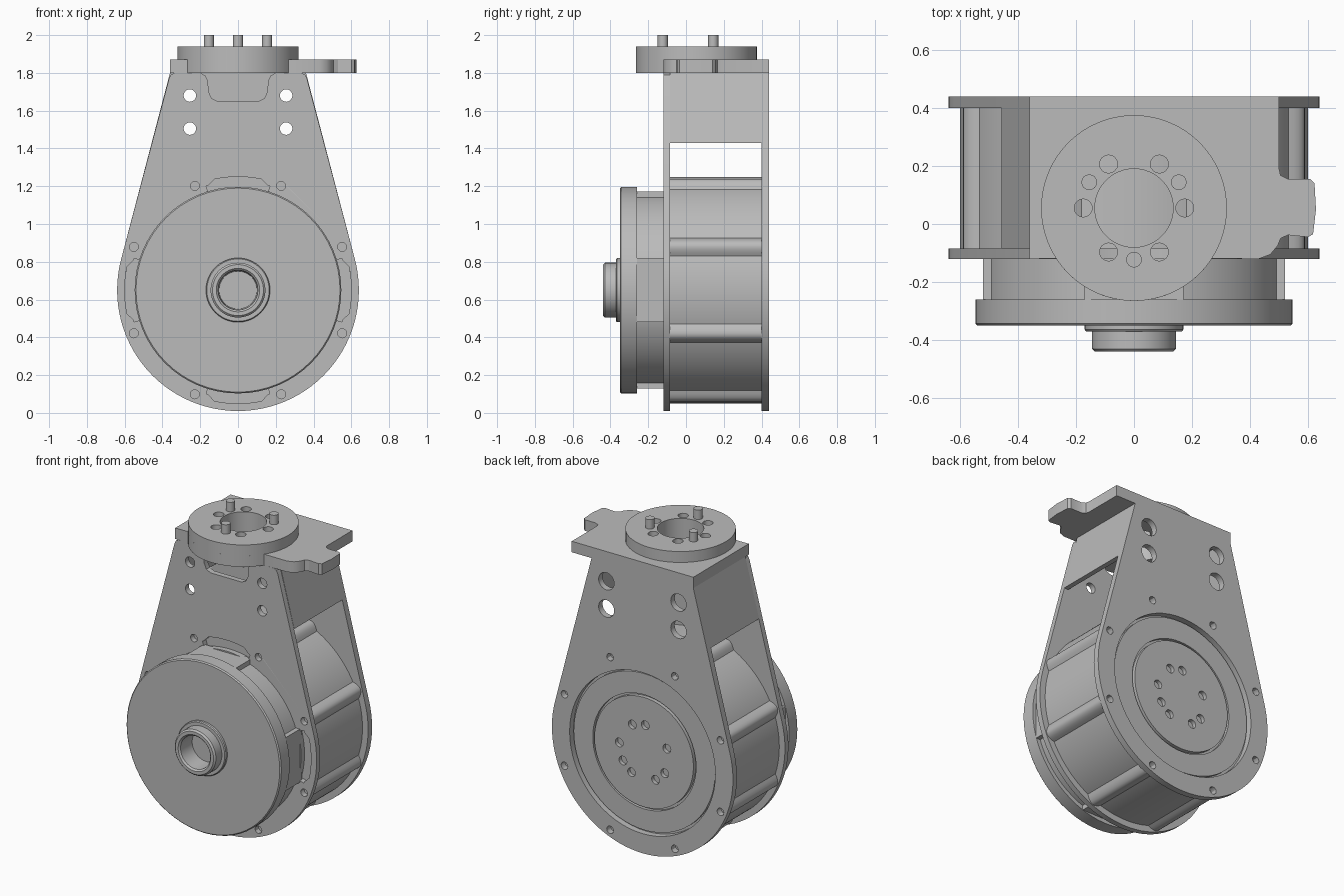
import bpy, bmesh, math
from math import sin, cos, radians, pi
from mathutils import Matrix

if "Cube" in bpy.data.objects:
    bpy.data.objects.remove(bpy.data.objects["Cube"])

CZ = 0.65           # height of the motor axis
MOUNT_Y = 0.055     # y of the top turntable axis

grey = bpy.data.materials.new("mid_grey")
grey.diffuse_color = (0.5, 0.5, 0.5, 1)
grey.use_nodes = True
grey.node_tree.nodes["Principled BSDF"].inputs["Base Color"].default_value = grey.diffuse_color


def finish(name, bm):
    """Weld, orient, shade and link a mesh part."""
    bmesh.ops.remove_doubles(bm, verts=bm.verts, dist=1e-5)
    bmesh.ops.recalc_face_normals(bm, faces=bm.faces)
    me = bpy.data.meshes.new(name)
    bm.to_mesh(me)
    bm.free()
    me.materials.clear()
    me.materials.append(grey)
    me.shade_smooth()
    me.set_sharp_from_angle(angle=radians(30))
    ob = bpy.data.objects.new(name, me)
    bpy.context.collection.objects.link(ob)
    return ob


def plate(name, loops, a, b, upright=True):
    """Filled outline with holes; upright spans y from a to b, flat spans z from a to b."""
    cu = bpy.data.curves.new(name + "_outline", 'CURVE')
    cu.dimensions = '2D'
    cu.fill_mode = 'BOTH'
    cu.extrude = (b - a) / 2
    for loop in loops:
        sp = cu.splines.new('POLY')
        sp.points.add(len(loop) - 1)
        for p, (u, v) in zip(sp.points, loop):
            p.co = (u, v, 0, 1)
        sp.use_cyclic_u = True
    tmp = bpy.data.objects.new(name + "_tmp", cu)
    bpy.context.collection.objects.link(tmp)
    me = bpy.data.meshes.new_from_object(tmp.evaluated_get(bpy.context.evaluated_depsgraph_get()))
    bm = bmesh.new()
    bm.from_mesh(me)
    bpy.data.objects.remove(tmp)
    bpy.data.curves.remove(cu)
    bpy.data.meshes.remove(me)
    mid = (a + b) / 2
    if upright:
        m = Matrix.Translation((0, mid, 0)) @ Matrix.Rotation(pi / 2, 4, 'X')
    else:
        m = Matrix.Translation((0, 0, mid))
    bm.transform(m)
    return finish(name, bm)


def lathe(name, profile, n=64):
    """Revolve (radius, y) points about the motor axis."""
    bm = bmesh.new()
    vs = [bm.verts.new((r, y, 0)) for r, y in profile]
    es = [bm.edges.new(p) for p in zip(vs, vs[1:])]
    bmesh.ops.spin(bm, geom=vs + es, cent=(0, 0, 0), axis=(0, 1, 0), angle=2 * pi, steps=n)
    bm.transform(Matrix.Translation((0, 0, CZ)))
    return finish(name, bm)


def box(name, lo, hi):
    bm = bmesh.new()
    bmesh.ops.create_cube(bm, size=1)
    for v in bm.verts:
        v.co = [lo[i] if v.co[i] < 0 else hi[i] for i in range(3)]
    return finish(name, bm)


def arc(cx, cy, r, a0, a1, n):
    return [(cx + r * cos(radians(a0 + (a1 - a0) * i / n)),
             cy + r * sin(radians(a0 + (a1 - a0) * i / n))) for i in range(n + 1)]


def circle(cx, cy, r, n=20):
    return arc(cx, cy, r, 0, 360, n)[:-1]


def ring(cx, cy, dist, angles, r, n=16):
    """Round holes spaced around a centre."""
    return [circle(cx + dist * cos(radians(a)), cy + dist * sin(radians(a)), r, n) for a in angles]


# Side plates: teardrop outline with screw and mounting holes
TANGENT = 14.7
teardrop = arc(0, CZ, 0.64, 180 - TANGENT, 360 + TANGENT, 56)
top_right = [(0.365, 1.77), (0.355, 1.79), (0.335, 1.8)]
notch_half = [(0.2, 1.8), (0.172, 1.785), (0.16, 1.76), (0.155, 1.7), (0.14, 1.665), (0.11, 1.65)]
notch = notch_half + [(-x, z) for x, z in reversed(notch_half)]
top_left = [(-x, z) for x, z in reversed(top_right)]
screw_angles = [22.5 + 45 * i for i in range(8)]
screws = ring(0, CZ, 0.597, screw_angles, 0.024, 12)
mounts = [(s * 0.255, z) for s in (-1, 1) for z in (1.505, 1.68)]

slots = [arc(0, CZ, 0.60, c - 12, c + 12, 10) + arc(0, CZ, 0.575, c + 16, c + 17, 1)
         + arc(0, CZ, 0.53, c + 17, c - 17, 10) + arc(0, CZ, 0.575, c - 17, c - 16, 1)
         for c in (0, 90, 180, 270)]
plate("front_plate", [teardrop + top_right + notch + top_left] + screws + slots
      + [circle(x, z, 0.033) for x, z in mounts], -0.12, -0.085)
plate("back_plate", [teardrop + [(0.36, 1.8), (-0.36, 1.8)], circle(0, CZ, 0.515, 64)] + screws
      + [circle(x, z, 0.055, 24) for x, z in mounts], 0.40, 0.44)

# Sloping walls joining the plates near the top
for s, side in ((-1, "left"), (1, "right")):
    plate(side + "_wall", [[(s * x, z) for x, z in
          ((0.36, 1.8), (0.457, 1.43), (0.425, 1.43), (0.328, 1.8))]], -0.085, 0.40)


# Motor body with a rounded rib behind each screw
def body_radius(deg):
    off = abs((deg - 22.5 + 22.5) % 45 - 22.5)
    return 0.60 + (0.035 * cos(radians(off / 5 * 90)) if off < 5 else 0)


plate("motor_body", [[(body_radius(a) * cos(radians(a)), CZ + body_radius(a) * sin(radians(a)))
      for a in [i * 1.25 for i in range(288)]]], -0.085, 0.40)

# Back of the motor: recessed ring, groove and drilled output disc
plate("back_ring", [circle(0, CZ, 0.50, 64), circle(0, CZ, 0.365, 64)], 0.40, 0.42)
disc_holes = [62, 93, 158, 213, 242, 300, 328, 5]
plate("output_disc", [circle(0, CZ, 0.35, 64)] + ring(0, CZ, 0.175, disc_holes, 0.028), 0.40, 0.425)

# Front cover with hollow shaft collar
lathe("front_cover", [(0, -0.32), (0.10, -0.32), (0.105, -0.43), (0.115, -0.44), (0.135, -0.44),
                      (0.145, -0.43), (0.145, -0.37), (0.165, -0.37), (0.17, -0.364), (0.17, -0.35),
                      (0.54, -0.35), (0.547, -0.343), (0.547, -0.26), (0.52, -0.26), (0.52, -0.085)])

# Flat pads on the four sides of the cover
for name, hx, hz in (("side_pads", 0.521, 0.17), ("vertical_pads", 0.17, 0.521)):
    box(name, (-hx, -0.261, CZ - hz), (hx, -0.10, CZ + hz))

# Top plate with side tab, following the turntable at the front
bolt_holes = [circle(0, MOUNT_Y, 0.135, 48)] + ring(0, MOUNT_Y, 0.175, range(0, 360, 60), 0.031)
top_outline = ([(-0.36, 0.44), (-0.36, -0.12)] + arc(0, MOUNT_Y, 0.32, 213, 327, 24)
               + [(0.43, -0.12), (0.47, -0.105), (0.495, -0.075), (0.505, -0.05), (0.53, -0.038),
                  (0.6, -0.045), (0.617, -0.035), (0.627, 0.05), (0.622, 0.14), (0.607, 0.155),
                  (0.53, 0.155), (0.505, 0.168), (0.5, 0.19), (0.5, 0.44)])
plate("top_plate", [top_outline] + bolt_holes, 1.80, 1.87, upright=False)

# Turntable disc and locating pins
plate("turntable", [circle(0, MOUNT_Y, 0.32, 64)] + bolt_holes, 1.87, 1.94, upright=False)
for i, pin in enumerate(ring(0, MOUNT_Y, 0.178, (30, 150, 270), 0.027)):
    plate("pin_%d" % (i + 1), [pin], 1.80, 2.0, upright=False)
